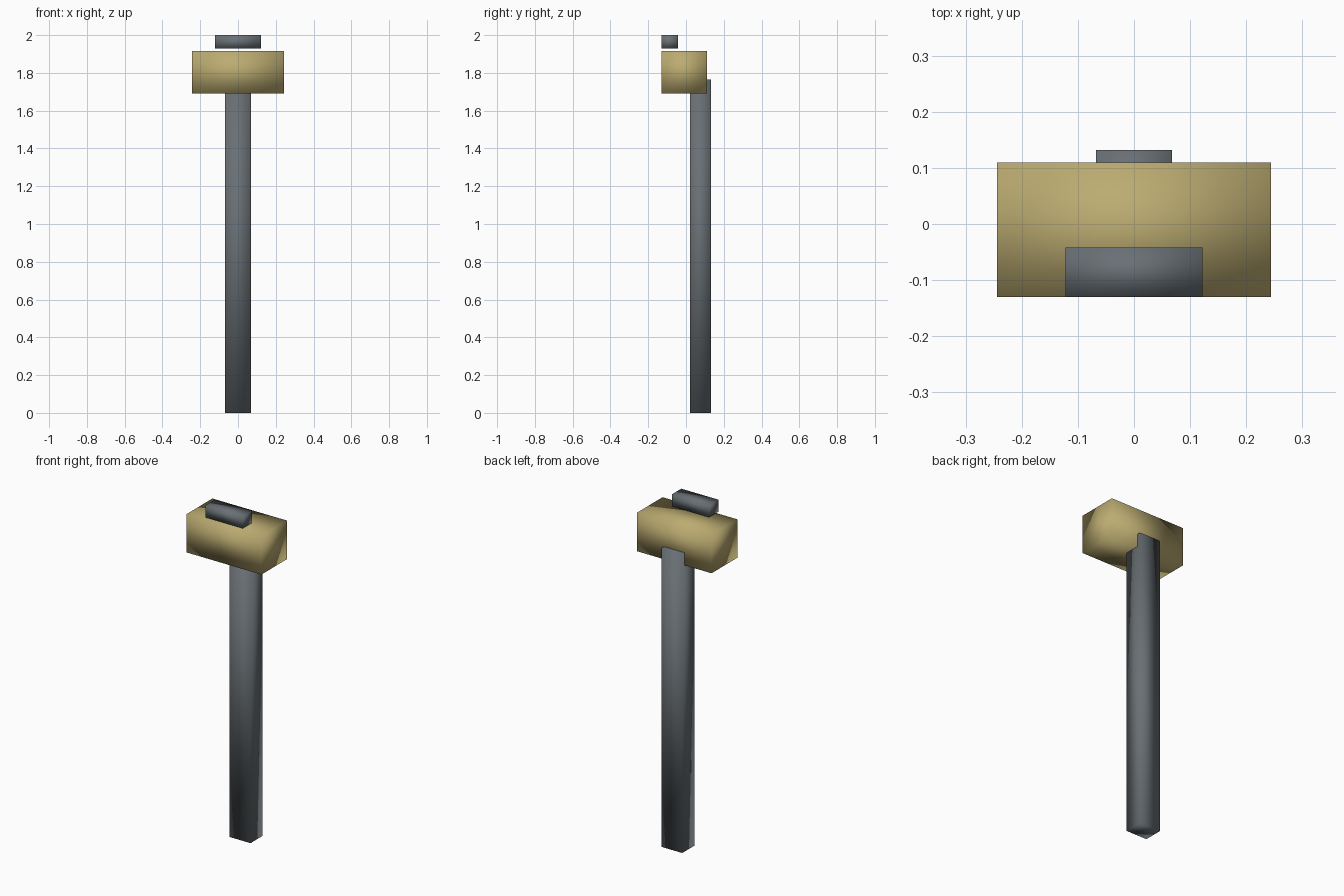
import bpy

default = bpy.data.objects.get("Cube")
if default:
    bpy.data.objects.remove(default, do_unlink=True)


def material(name, colour):
    mat = bpy.data.materials.new(name)
    mat.use_nodes = True
    mat.diffuse_color = colour
    mat.node_tree.nodes["Principled BSDF"].inputs["Base Color"].default_value = colour
    return mat


def smooth_box(name, low, high, mat):
    """Box between two corners, with softly blended shading across its edges."""
    centre = [(a + b) / 2 for a, b in zip(low, high)]
    bpy.ops.mesh.primitive_cube_add(size=1, location=centre)
    box = bpy.context.object
    box.name = name
    box.scale = [b - a for a, b in zip(low, high)]
    bpy.ops.object.transform_apply(location=False, rotation=False, scale=True)
    bpy.ops.object.shade_smooth()
    box.data.materials.append(mat)
    return box


steel = material("dark grey", (0.14, 0.16, 0.175, 1))
brass = material("dull gold", (0.50, 0.41, 0.165, 1))

# Long upright shaft, set towards the back and overlapping the head
smooth_box("shaft", (-0.068, 0.02, 0), (0.068, 0.132, 1.764), steel)

# Wide block at the top
smooth_box("head", (-0.244, -0.13, 1.69), (0.244, 0.11, 1.917), brass)

# Small bar hovering just above the front edge of the head
smooth_box("top_bar", (-0.122, -0.13, 1.93), (0.122, -0.042, 2.0), steel)
